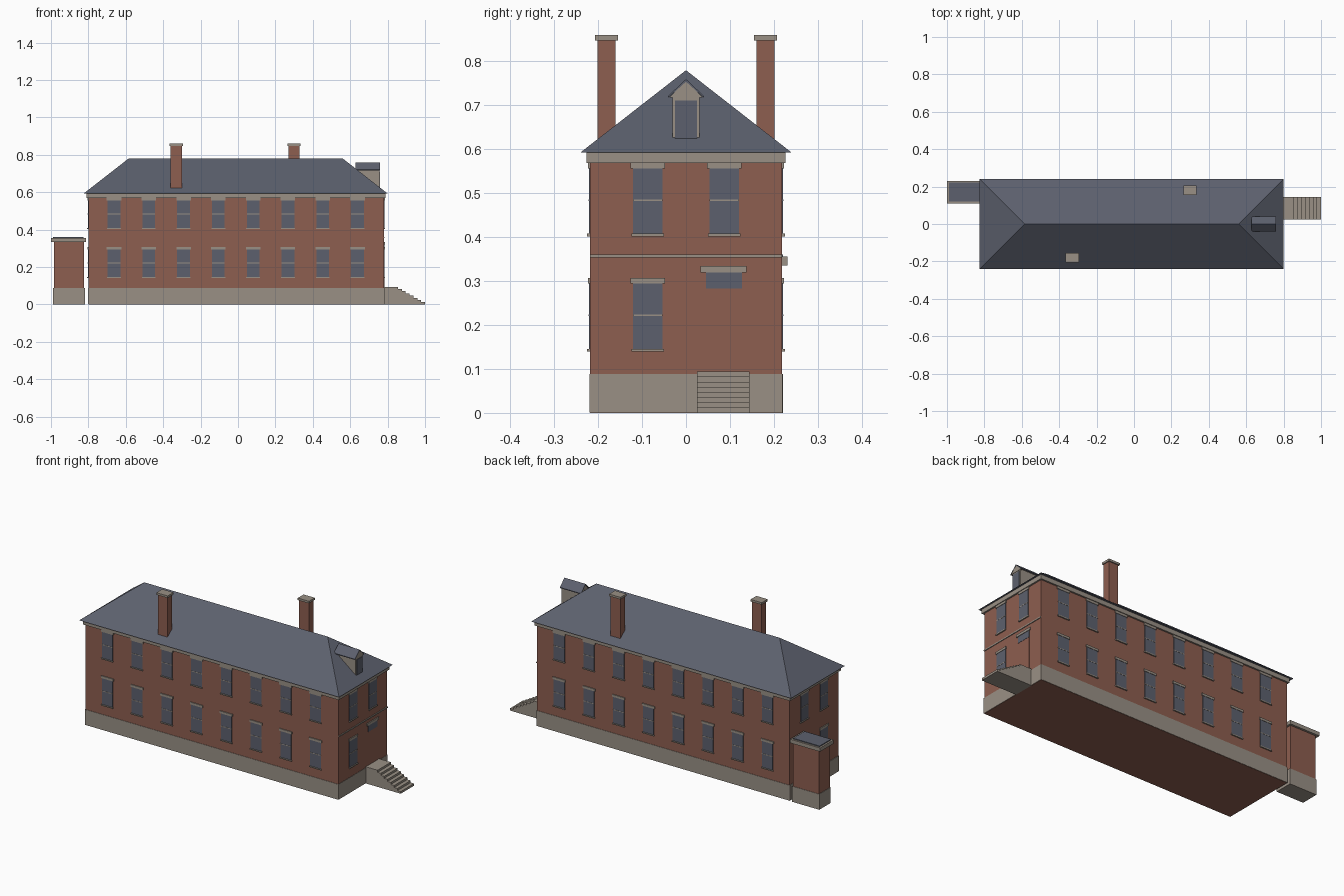
import bpy
import bmesh
from mathutils import Vector

cube = bpy.data.objects.get("Cube")
if cube:
    bpy.data.objects.remove(cube, do_unlink=True)


def material(name, rgb):
    m = bpy.data.materials.new(name)
    m.use_nodes = True
    m.diffuse_color = (*rgb, 1)
    bsdf = next(n for n in m.node_tree.nodes if n.type == "BSDF_PRINCIPLED")
    bsdf.inputs["Base Color"].default_value = (*rgb, 1)
    bsdf.inputs["Roughness"].default_value = 0.8
    return m


BRICK = material("brick red", (0.27, 0.112, 0.08))
STONE = material("pale stone", (0.32, 0.28, 0.235))
SLATE = material("slate blue", (0.108, 0.118, 0.155))


def finish(name, bm, mat):
    bmesh.ops.recalc_face_normals(bm, faces=bm.faces)
    mesh = bpy.data.meshes.new(name)
    bm.to_mesh(mesh)
    bm.free()
    mesh.materials.append(mat)
    ob = bpy.data.objects.new(name, mesh)
    bpy.context.collection.objects.link(ob)
    return ob


def box(name, x, y, z, mat):
    """Box from three (low, high) ranges."""
    bm = bmesh.new()
    bmesh.ops.create_cube(bm, size=1)
    for v in bm.verts:
        v.co = Vector(r[0] if c < 0 else r[1] for r, c in zip((x, y, z), v.co))
    return finish(name, bm, mat)


def prism(name, profile, to_point, low, high, mat):
    """Extrude a 2D profile between two depths; to_point maps (a, b, depth) to xyz."""
    bm = bmesh.new()
    ends = [[bm.verts.new(to_point(a, b, d)) for a, b in profile] for d in (low, high)]
    for end in ends:
        bm.faces.new(end)
    n = len(profile)
    for i in range(n):
        j = (i + 1) % n
        bm.faces.new((ends[0][i], ends[0][j], ends[1][j], ends[1][i]))
    return finish(name, bm, mat)


# Main block
X0, X1, Y = -0.80, 0.78, 0.218
box("brick_walls", (X0, X1), (-Y, Y), (0, 0.58), BRICK)
box("stone_plinth", (X0 - 0.003, X1 + 0.002), (-Y - 0.002, Y + 0.002), (0.001, 0.088), STONE)
box("cornice", (X0 - 0.01, X1 + 0.009), (-Y - 0.009, Y + 0.009), (0.569, 0.594), STONE)
box("belt_course", (X1, X1 + 0.004), (-Y, Y), (0.354, 0.361), STONE)

# Hipped roof
bm = bmesh.new()
eaves = [bm.verts.new((x, y, 0.593)) for x, y in
         ((-0.825, -0.24), (0.80, -0.24), (0.80, 0.24), (-0.825, 0.24))]
left, right = (bm.verts.new((x, 0, 0.78)) for x in (-0.585, 0.56))
a, b, c, d = eaves
for face in ((a, b, right, left), (b, c, right), (c, d, left, right), (d, a, left), (a, b, c, d)):
    bm.faces.new(face)
finish("hipped_roof", bm, SLATE)


# Wall fittings: u runs along the wall, z is up, and depth stands proud of it
def fitting(name, wall, u, z, depth, mat):
    if wall in ("front", "back"):
        depths = (-Y - depth, -Y + 0.005) if wall == "front" else (Y - 0.005, Y + depth)
        return box(name, u, depths, z, mat)
    depths = (X0 - depth, X0 + 0.005) if wall == "left" else (X1 - 0.005, X1 + depth)
    return box(name, depths, u, z, mat)


def window(wall, u, sill):
    def part(name, half, low, high, depth, mat):
        fitting(f"{wall}_{name}", wall, (u - half, u + half), (sill + low, sill + high), depth, mat)
    part("window_pane", 0.034, 0, 0.152, 0.003, SLATE)
    part("window_bar", 0.034, 0.076, 0.080, 0.004, STONE)
    part("window_sill", 0.037, -0.004, 0.002, 0.007, STONE)
    part("window_lintel", 0.039, 0.150, 0.163, 0.005, STONE)


LOWER, UPPER = 0.144, 0.406
for sill in (LOWER, UPPER):
    for i in range(8):
        for wall in ("front", "back"):
            window(wall, -0.663 + 0.186 * i, sill)
    for wall in ("left", "right"):
        window(wall, -0.087, sill)
for wall in ("left", "right"):
    window(wall, 0.087, UPPER)

# Entrance door with transom and lintel
fitting("entrance_door", "right", (0.045, 0.127), (0.09, 0.283), 0.002, BRICK)
fitting("door_transom", "right", (0.045, 0.127), (0.283, 0.321), 0.003, SLATE)
fitting("door_lintel", "right", (0.033, 0.138), (0.320, 0.334), 0.006, STONE)

# Entrance steps
steps = 7
tread, riser = 0.145 / steps, 0.0117
x, z = 0.855, 0.094
profile = [(X1, 0), (X1, z), (x, z)]
for i in range(steps):
    z -= riser
    profile.append((x, z))
    x += tread
    profile.append((x, z))
profile.append((x, 0))
prism("entrance_steps", profile, lambda a, b, d: (a, d, b), 0.025, 0.144, STONE)

# Chimneys
for name, cx, side in (("front", -0.33, -1), ("back", 0.30, 1)):
    cy = side * 0.181
    box(f"{name}_chimney", (cx - 0.03, cx + 0.03), (cy - 0.02, cy + 0.02), (0.6, 0.85), BRICK)
    box(f"{name}_chimney_cap", (cx - 0.035, cx + 0.035), (cy - 0.026, cy + 0.026),
        (0.848, 0.86), STONE)


# Dormer on the right hip
def across(a, b, d):
    return (d, a, b)


gable = [(-0.031, 0.61), (0.031, 0.61), (0.031, 0.722), (0, 0.754), (-0.031, 0.722)]
prism("dormer_walls", gable, across, 0.63, 0.757, STONE)
pediment = [(-0.038, 0.718), (0.038, 0.718), (0, 0.756)]
prism("dormer_pediment", pediment, across, 0.75, 0.759, STONE)
covering = [(-0.041, 0.717), (0, 0.754), (0.041, 0.717), (0.041, 0.721), (0, 0.76), (-0.041, 0.721)]
prism("dormer_roof", covering, across, 0.628, 0.76, SLATE)
box("dormer_window", (0.75, 0.76), (-0.025, 0.025), (0.622, 0.711), SLATE)

# Small annex beside the left end
box("annex_walls", (-0.985, -0.823), (0.121, 0.219), (0.08, 0.34), BRICK)
box("annex_plinth", (-0.988, -0.818), (0.119, 0.221), (0, 0.088), STONE)
box("annex_cap", (-1.0, -0.812), (0.109, 0.231), (0.335, 0.356), STONE)
box("annex_roof", (-0.99, -0.825), (0.119, 0.221), (0.35, 0.361), SLATE)
